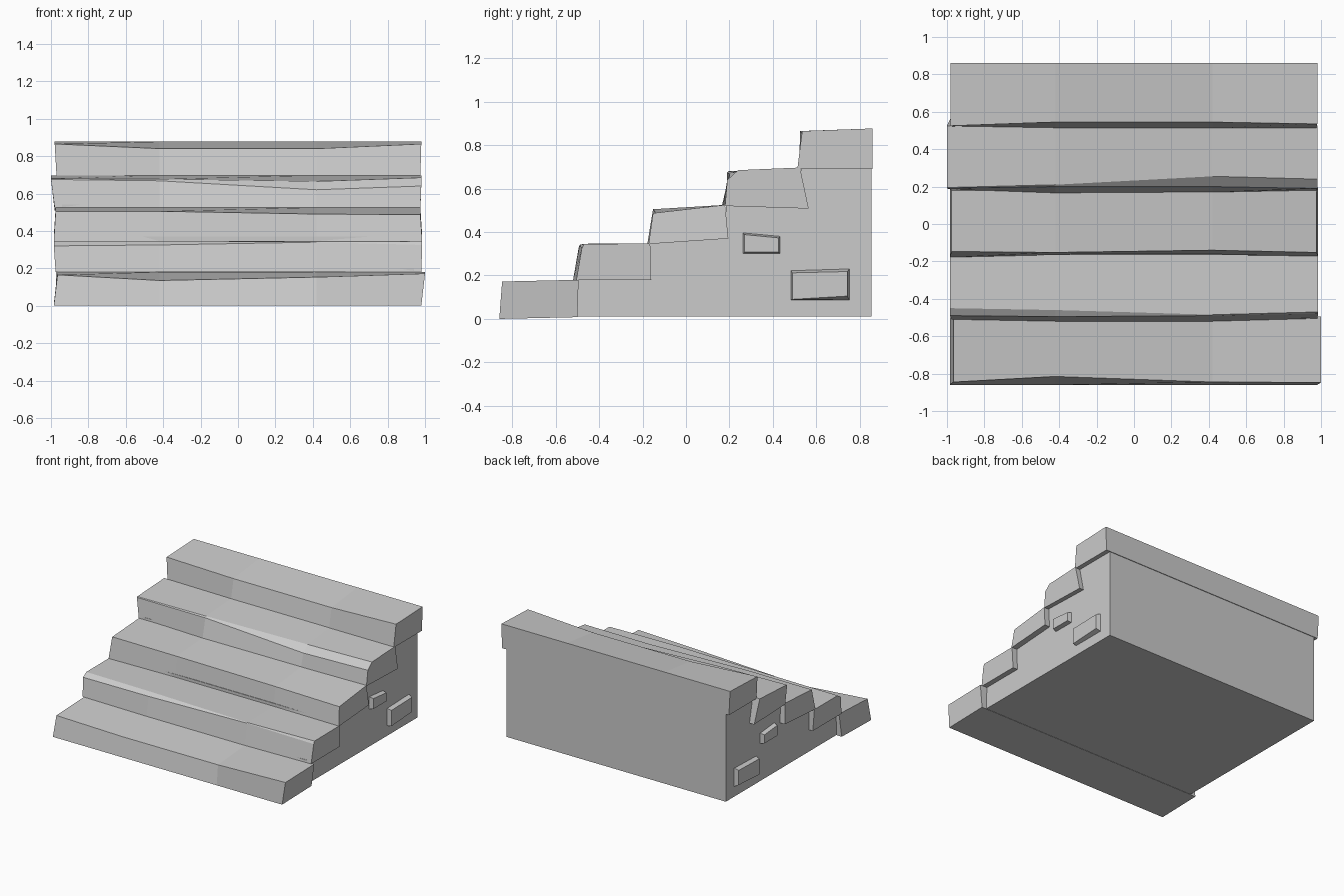
import bpy, bmesh

if "Cube" in bpy.data.objects:
    bpy.data.objects.remove(bpy.data.objects["Cube"])


def loft(name, sections):
    """Closed solid through matching cross-section loops."""
    bm = bmesh.new()
    rings = [[bm.verts.new(p) for p in s] for s in sections]
    n = len(rings[0])
    for a, b in zip(rings, rings[1:]):
        for i in range(n):
            j = (i + 1) % n
            bm.faces.new((a[i], a[j], b[j], b[i]))
    bm.faces.new(rings[0])
    bm.faces.new(rings[-1])
    bmesh.ops.recalc_face_normals(bm, faces=bm.faces)
    me = bpy.data.meshes.new(name)
    bm.to_mesh(me)
    bm.free()
    ob = bpy.data.objects.new(name, me)
    bpy.context.collection.objects.link(ob)
    return ob


def tread(name, low, high, bottom_z, front_y, lip, back, chip=None):
    """Worn slab: four stations across x; lip/chip hold (y, z) at each station."""
    sections = []
    for i in range(4):
        xl = (low[0], -.42, .42, low[1])[i]
        xh = (high[0], -.42, .42, high[1])[i]
        s = [(xl, front_y[i], bottom_z[0]), (xh, *lip[i])]
        if chip:
            s.append((xh, *chip[i]))
        s += [(xh, *back), (xl, *bottom_z[1])]
        sections.append(s)
    loft(name, sections)


# Five worn treads, bottom to top
tread("tread_1", (-.985, .98), (-.965, 1.0), (0, (-.5, .008)),
      (-.86, -.86, -.86, -.86),
      ((-.845, .165), (-.815, .135), (-.845, .153), (-.847, .172)), (-.495, .18))
tread("tread_2", (-.975, .98), (-.985, .985), (.18, (-.16, .18)),
      (-.51, -.52, -.52, -.505),
      ((-.49, .32), (-.495, .325), (-.49, .34), (-.48, .325)), (-.165, .347),
      ((-.45, .346), (-.46, .346), (-.485, .343), (-.47, .345)))
tread("tread_3", (-.985, .985), (-.975, .975), (.345, (.195, .37)),
      (-.178, -.165, -.165, -.172),
      ((-.147, .505), (-.152, .505), (-.14, .49), (-.152, .487)), (.18, .525))
tread("tread_4", (-.98, .975), (-1.0, .98), (.52, (.565, .508)),
      (.185, .165, .17, .18),
      ((.19, .675), (.2, .668), (.2, .62), (.19, .64)), (.525, .697),
      ((.195, .68), (.21, .677), (.255, .665), (.24, .685)))
tread("tread_5", (-.97, .975), (-.98, .98), (.69, (.86, .69)),
      (.522, .513, .513, .513),
      ((.525, .865), (.545, .84), (.545, .84), (.535, .865)), (.86, .877))

# Stepped core, set in from the tread ends
profile = [(-.505, .01), (-.505, .2), (-.165, .2), (-.165, .37), (.185, .37),
           (.185, .54), (.53, .54), (.53, .71), (.855, .71), (.855, .01)]
loft("stair_core", [[(x, y, z) for y, z in profile] for x in (-.94, .94)])


# Raised stones on both sides, tapering outward
def stone(name, side, outer, inner):
    loft(name, [[(side * x, y, z) for y, z in q]
                for x, q in ((.92, outer), (.94, outer), (.972, inner))])


for side, label in ((1, "right"), (-1, "left")):
    stone("small_stone_" + label, side,
          [(.262, .3), (.262, .396), (.434, .38), (.434, .3)],
          [(.27, .307), (.27, .388), (.427, .373), (.427, .307)])
    stone("large_stone_" + label, side,
          [(.484, .088), (.484, .222), (.752, .23), (.752, .088)],
          [(.49, .09), (.49, .212), (.743, .218), (.743, .105)])
